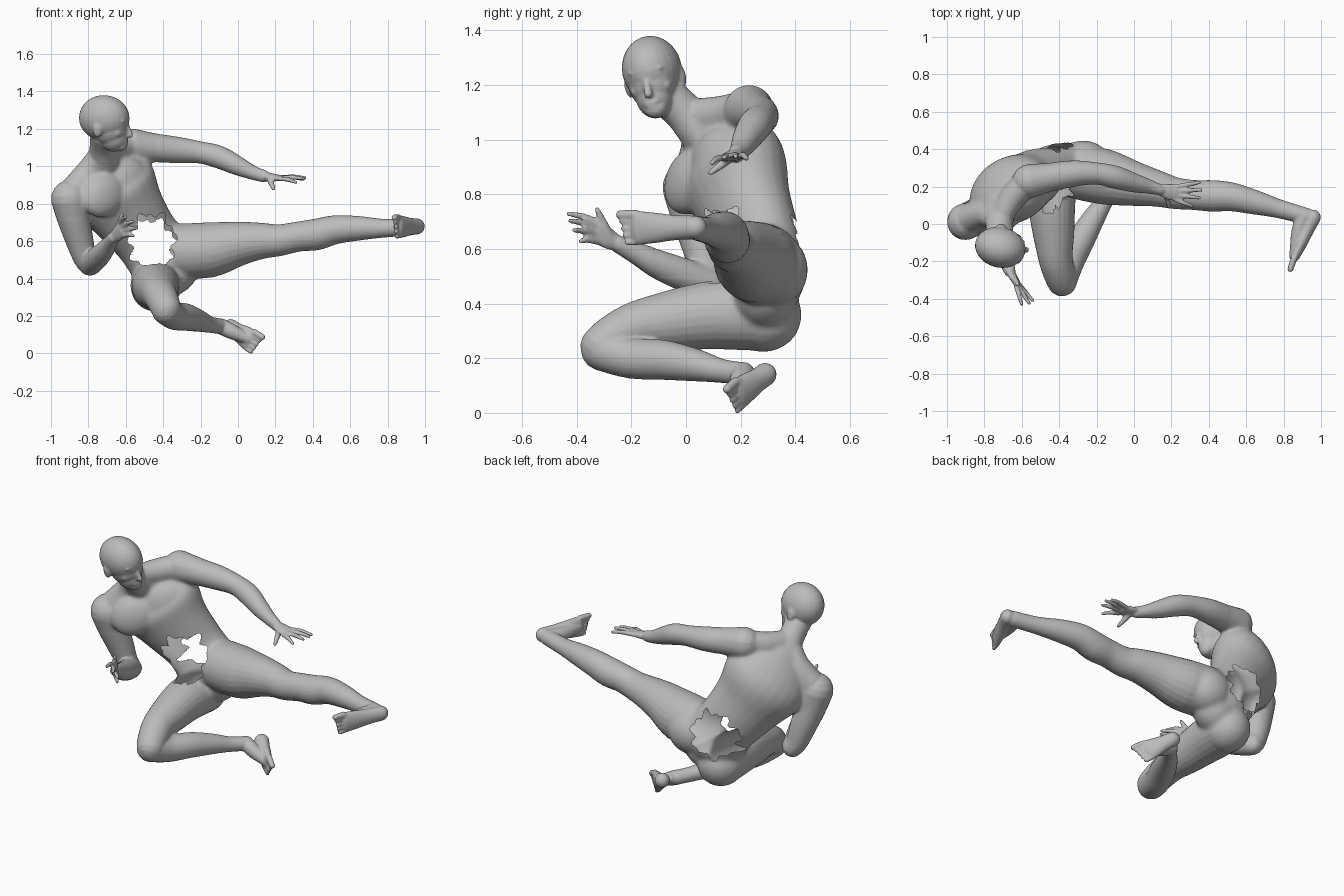
import bpy, bmesh, math
from mathutils import Vector as V, Matrix

if "Cube" in bpy.data.objects:
    bpy.data.objects.remove(bpy.data.objects["Cube"])

SIDES = 24
bm = bmesh.new()


def spline(keys, steps=4):
    """Catmull-Rom interpolation through tuples of equal length."""
    out = []
    n = len(keys)
    for i in range(n - 1):
        a, b, c, d = (keys[max(0, min(n - 1, i + k))] for k in (-1, 0, 1, 2))
        for s in range(steps):
            t = s / steps
            out.append([0.5 * (2 * q + (r - p) * t + (2 * p - 5 * q + 4 * r - w) * t * t
                               + (3 * q - p - 3 * r + w) * t ** 3)
                        for p, q, r, w in zip(a, b, c, d)])
    out.append(list(keys[-1]))
    return out


def tube(keys, hint=(0, 0, 1), hint_end=None):
    """Rounded tube through (x, y, z, radius[, second radius]) keys."""
    pts = spline([k if len(k) == 5 else (*k, k[3]) for k in keys])
    h0, h1 = V(hint), V(hint_end or hint)
    rows = []
    for i, p in enumerate(pts):
        t = (V(pts[min(i + 1, len(pts) - 1)][:3]) - V(pts[max(i - 1, 0)][:3])).normalized()
        h = h0.lerp(h1, i / (len(pts) - 1))
        a = (h - t * h.dot(t)).normalized()
        rows.append((V(p[:3]), a, t.cross(a), p[3], p[4], t))

    def cap(row, sign):
        c, a, b, ra, rb, t = row
        return [(c + t * sign * min(ra, rb) * math.sin(g), a, b,
                 ra * math.cos(g), rb * math.cos(g), t) for g in (0.4, 0.8, 1.15, 1.4)]

    rows = cap(rows[0], -1)[::-1] + rows + cap(rows[-1], 1)
    rings = []
    for c, a, b, ra, rb, t in rows:
        rings.append([bm.verts.new(c + a * ra * math.cos(g) + b * rb * math.sin(g))
                      for g in (2 * math.pi * k / SIDES for k in range(SIDES))])
    for r, s in zip(rings, rings[1:]):
        for k in range(SIDES):
            j = (k + 1) % SIDES
            bm.faces.new((r[k], r[j], s[j], s[k]))
    bm.faces.new(rings[0][::-1])
    bm.faces.new(rings[-1])


def ball(center, radii, axes=None):
    """Ellipsoid with radii along three axes."""
    m = Matrix(axes).transposed().to_4x4() if axes else Matrix.Identity(4)
    m = Matrix.Translation(center) @ m @ Matrix.Diagonal((*radii, 1))
    bmesh.ops.create_uvsphere(bm, u_segments=24, v_segments=16, radius=1, matrix=m)


# Torso, with pectorals, shoulder slopes and buttocks
across, hips = V((.71, .49, .51)).normalized(), (.7, .1, .7)
front = V((.49, -.86, .14)).normalized()
rise = front.cross(across)
tube([(-.72, .09, 1.02, .14, .085), (-.70, .135, .96, .22, .135), (-.66, .177, .88, .25, .178),
      (-.585, .22, .76, .21, .16), (-.485, .277, .62, .183, .14),
      (-.39, .29, .50, .192, .148), (-.35, .29, .44, .15, .122)], across, hips)
ball((-.72, .012, .855), (.14, .07, .118), (across, front, rise))
ball((-.59, .1, .93), (.13, .06, .118), (across, front, rise))
ball((-.27, .322, .53), (.145, .125, .135))
ball((-.44, .282, .365), (.135, .142, .135))
for end in ((-.57, .22, 1.12, .07), (-.87, .03, .88, .08)):
    tube([(-.72, .01, 1.1, .055), (*(V((-.72, .07, 1.08)).lerp(V(end[:3]), .45)), .07), end])

# Neck and head
tube([(-.715, -.09, 1.18, .075), (-.72, -.01, 1.11, .073), (-.72, .06, 1.03, .085)])
up = V((0, -.2, .97)).normalized()
face = V((.96, -.22, 0))
face = (face - up * face.dot(up)).normalized()
left = up.cross(face)
head_axes = (face, left, up)


def on_head(f, l, u):
    return V((-.715, -.125, 1.264)) + face * f + left * l + up * u


def head_ball(pos, radii):
    ball(on_head(*pos), radii, head_axes)


head_ball((0, 0, 0), (.137, .108, .123))
head_ball((.03, 0, -.05), (.1, .09, .1))
head_ball((.068, 0, -.04), (.06, .078, .06))
head_ball((.05, 0, -.1), (.077, .069, .08))
head_ball((.09, .004, -.142), (.036, .042, .036))
tube([(*on_head(.118, 0, -.02), .012), (*on_head(.138, 0, -.07), .014),
      (*on_head(.142, 0, -.085), .016)])
head_ball((.118, 0, -.118), (.013, .03, .007))
head_ball((.116, 0, -.131), (.013, .026, .008))
for s in (-1, 1):
    head_ball((.112, s * .038, .0), (.014, .03, .009))
    head_ball((.078, s * .052, -.066), (.028, .026, .026))
    head_ball((-.015, s * .1, -.045), (.026, .016, .042))

# Arms
tube([(-.56, .23, 1.115, .092), (-.45, .25, 1.105, .078), (-.32, .27, 1.093, .07),
      (-.2, .27, 1.08, .059), (-.1, .25, 1.055, .061), (0, .22, 1.008, .051),
      (.08, .2, .972, .038), (.14, .182, .953, .033, .029)])
tube([(-.9, .012, .832, .1), (-.882, .03, .74, .089), (-.85, .06, .62, .076),
      (-.82, .08, .52, .063), (-.795, .09, .48, .058)], (1, 0, 0))
tube([(-.79, .085, .48, .059), (-.76, 0, .51, .061), (-.72, -.1, .55, .054),
      (-.69, -.18, .59, .041), (-.665, -.25, .625, .032)])


def hand(wrist, palm, side, tips, thumb):
    """Flat palm, four bent fingers and a thumb."""
    w, p, s = V(wrist), V(palm), V(side).normalized()
    tube([(*w, .03, .022), (*w.lerp(p, .5), .042, .02), (*p, .044, .016)], s)
    for i, tip in enumerate(tips):
        base = p + s * (.036 - .024 * i)
        bend = base.lerp(V(tip), .5) + V((0, 0, .006))
        tube([(*base, .0125), (*bend, .0125), (*tip, .009)], s)
    root = w.lerp(p, .3)
    tube([(*root, .018), (*root.lerp(V(thumb), .55), .015), (*thumb, .01)], s)


hand((.14, .182, .953), (.225, .165, .943), (0.1, 1, .1),
     [(.35, .222, .937), (.36, .182, .945), (.35, .14, .94), (.31, .095, .92)], (.19, .09, .885))
hand((-.665, -.25, .625), (-.622, -.325, .668), (-.3, .1, .9),
     [(-.6, -.43, .735), (-.56, -.425, .71), (-.54, -.41, .675), (-.56, -.385, .635)],
     (-.62, -.325, .75))

# Straight leg
tube([(-.3, .28, .552, .148), (-.15, .25, .56, .148), (0, .215, .592, .12),
      (.12, .19, .607, .098), (.22, .165, .611, .085), (.32, .155, .63, .08),
      (.42, .15, .642, .084), (.52, .145, .667, .077), (.65, .115, .675, .065),
      (.78, .08, .675, .05), (.925, .04, .682, .045)])
# Folded leg
tube([(-.44, .25, .37, .136), (-.44, .1, .365, .126), (-.43, -.05, .345, .111),
      (-.42, -.18, .323, .092), (-.4, -.26, .283, .086), (-.385, -.307, .25, .08)])
tube([(-.385, -.307, .238, .078), (-.34, -.2, .207, .075), (-.28, -.08, .2, .073),
      (-.21, .04, .18, .059), (-.15, .13, .16, .044), (-.09, .21, .15, .042)])


def foot(heel, ankle, ball_of_foot, side):
    """Heel, arch, instep and five toes; side points to the large toe."""
    h, a, b = V(heel), V(ankle), V(ball_of_foot)
    d = (b - h).normalized()
    s = V(side)
    s = (s - d * s.dot(d)).normalized()
    top = (a - h - d * (a - h).dot(d)).normalized()
    tube([(*h, .043, .042), (*h.lerp(b, .35), .046, .036), (*h.lerp(b, .7), .056, .032),
          (*b, .063, .025)], s)
    tube([(*a, .043), (*(a.lerp(b, .45) + top * .006), .04), (*(b + top * .004), .026)], s)
    for i in range(5):
        base = b + s * (.05 - .0255 * i) + d * .008
        r = .017 if i == 0 else .0115
        tip = base + d * (.062 - .007 * i) - top * .006
        tube([(*base, r), (*base.lerp(tip, .5), r), (*tip, r * .95)], s)


foot((.957, .035, .685), (.905, .04, .685), (.86, -.175, .683), (0, 0, 1))
foot((-.04, .29, .147), (-.09, .21, .15), (.06, .198, .08), (.5, -.3, .8))

# Fuse everything into one smooth skin
bmesh.ops.recalc_face_normals(bm, faces=bm.faces)
mesh = bpy.data.meshes.new("body")
bm.to_mesh(mesh)
bm.free()
body = bpy.data.objects.new("body", mesh)
bpy.context.collection.objects.link(body)
remesh = body.modifiers.new("fuse", 'REMESH')
remesh.mode = 'VOXEL'
remesh.voxel_size = .007
smooth = body.modifiers.new("soften", 'SMOOTH')
smooth.factor = .5
smooth.iterations = 2
bpy.context.view_layer.update()
graph = bpy.context.evaluated_depsgraph_get()
skin = bpy.data.meshes.new_from_object(body.evaluated_get(graph))
body.modifiers.clear()
body.data = skin


# Torn opening through the belly and lower back
def torn(c):
    if c.y < .06:
        return False
    x0, rx, z0, rz = (-.46, .122, .605, .145) if c.y < .25 else (-.48, .14, .585, .135)
    dx, dz = (c.x - x0) / rx, (c.z - z0) / rz
    g = math.atan2(dz, dx)
    return math.hypot(dx, dz) < 1 + .1 * math.sin(7 * g) + .08 * math.sin(12 * g + 1)


# Blend the muscles of the trunk and shoulders only
def fleshy(c):
    return (-.92 < c.x < -.15 and c.y > -.12 and .3 < c.z < 1.15
            and not (c.x < -.77 and c.z < .72) and not (c.x > -.42 and c.z > .98)
            and not (c.x < -.55 and c.y < .03 and c.z > 1.02) and not (c.y < .12 and c.z < .5))


bm = bmesh.new()
bm.from_mesh(skin)
soft = [v for v in bm.verts if fleshy(v.co)]
for _ in range(18):
    bmesh.ops.smooth_vert(bm, verts=soft, factor=.5, use_axis_x=True, use_axis_y=True,
                          use_axis_z=True)
bmesh.ops.delete(bm, geom=[f for f in bm.faces if torn(f.calc_center_median())], context='FACES')
for f in bm.faces:
    f.smooth = True
# Rest on the floor
low = min(v.co.z for v in bm.verts)
bmesh.ops.translate(bm, verts=bm.verts, vec=(0, 0, -low))
bm.to_mesh(skin)
bm.free()

grey = bpy.data.materials.new("plain grey")
grey.diffuse_color = (.5, .5, .5, 1)
grey.use_nodes = True
grey.node_tree.nodes["Principled BSDF"].inputs["Base Color"].default_value = grey.diffuse_color
skin.materials.clear()
skin.materials.append(grey)
